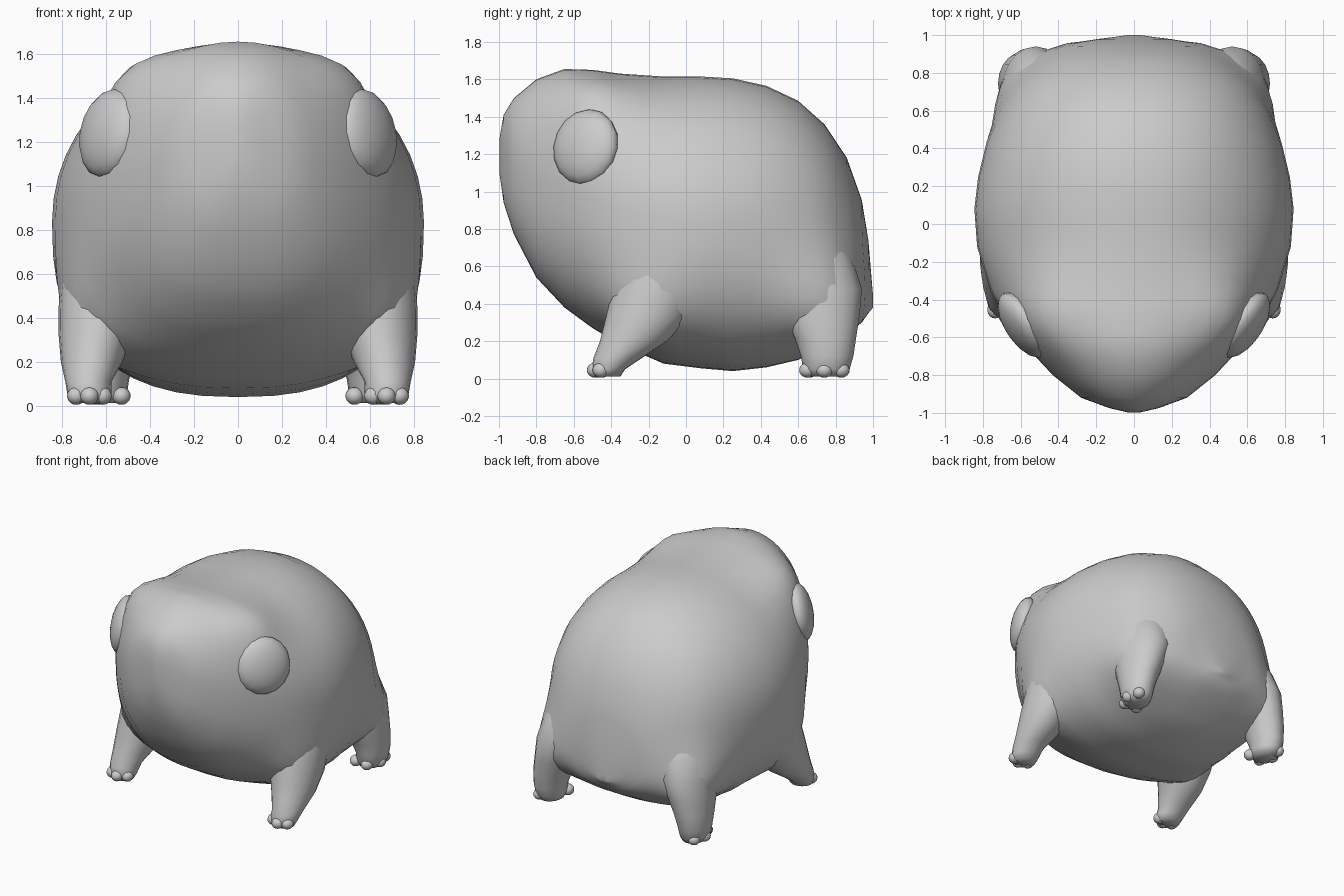
import bpy, bmesh, math
from mathutils import Vector, Matrix

if "Cube" in bpy.data.objects:
    bpy.data.objects.remove(bpy.data.objects["Cube"])

grey = bpy.data.materials.new("plain_grey")
grey.diffuse_color = (0.6, 0.6, 0.6, 1)
grey.use_nodes = True
grey.node_tree.nodes["Principled BSDF"].inputs["Base Color"].default_value = grey.diffuse_color


def finish(bm, name):
    bmesh.ops.recalc_face_normals(bm, faces=bm.faces)
    me = bpy.data.meshes.new(name)
    bm.to_mesh(me)
    bm.free()
    me.materials.append(grey)
    for p in me.polygons:
        p.use_smooth = True
    ob = bpy.data.objects.new(name, me)
    bpy.context.collection.objects.link(ob)
    return ob


def loft(bm, rings):
    """Skin closed rings of points and cap both ends."""
    rings = [[bm.verts.new(p) for p in r] for r in rings]
    n = len(rings[0])
    for r, q in zip(rings, rings[1:]):
        for i in range(n):
            j = (i + 1) % n
            bm.faces.new((r[i], r[j], q[j], q[i]))
    bm.faces.new(rings[0])
    bm.faces.new(rings[-1])


def level_rings(rows, side=1, n=20):
    """Horizontal ellipses from (z, x, y, x radius, y radius)."""
    angles = [2 * math.pi * i / n for i in range(n)]
    return [[(side * (x + rx * math.cos(a)), y + ry * math.sin(a), z) for a in angles]
            for z, x, y, rx, ry in rows]


def ball(bm, pos, radii, rot=Matrix()):
    m = Matrix.Translation(pos) @ rot @ Matrix.Diagonal((*radii, 1))
    bmesh.ops.create_uvsphere(bm, u_segments=16, v_segments=10, radius=1, matrix=m)


# round trunk: cross-sections as (y, half width, bottom, top)
sections = [
    (-0.998, 0.03, 1.10, 1.28), (-0.975, 0.13, 0.94, 1.41), (-0.92, 0.28, 0.77, 1.50),
    (-0.80, 0.43, 0.54, 1.60), (-0.65, 0.57, 0.38, 1.655), (-0.50, 0.68, 0.27, 1.65),
    (-0.35, 0.76, 0.18, 1.63), (-0.12, 0.83, 0.08, 1.615), (0.08, 0.845, 0.055, 1.615),
    (0.25, 0.825, 0.04, 1.605), (0.43, 0.78, 0.06, 1.565), (0.60, 0.71, 0.10, 1.485),
    (0.74, 0.62, 0.17, 1.36), (0.86, 0.48, 0.24, 1.18), (0.94, 0.34, 0.30, 0.955),
    (0.975, 0.19, 0.35, 0.74), (1.0, 0.03, 0.38, 0.44)]

# soft swellings on the trunk: (centre, push, reach), mirrored
bulges = [((0.46, -0.48, 1.50), (0.05, -0.01, 0.045), 0.22),    # brow
          ((0.70, -0.25, 0.36), (0.06, -0.03, -0.06), 0.24),    # shoulder
          ((0.56, 0.74, 0.42), (0.10, 0.08, -0.07), 0.26)]      # hip


def swell(p):
    p = Vector(p)
    q = p.copy()
    for c, push, reach in bulges:
        d = (Vector((abs(p.x), p.y, p.z)) - Vector(c)).length
        v = Vector(push) * math.exp(-(d / reach) ** 2)
        q += Vector((math.copysign(v.x, p.x) if abs(p.x) > 0.01 else 0, v.y, v.z))
    return q


N = 48
rings = []
for k in range(len(sections) * 2 - 1):
    a, b = sections[k // 2], sections[(k + 1) // 2]
    y, w, lo, hi = [(s + t) / 2 for s, t in zip(a, b)]
    ring = []
    for i in range(N):
        c, s = math.cos(2 * math.pi * i / N), math.sin(2 * math.pi * i / N)
        e = 2 / (2.05 if s > 0 else 2.5)
        ring.append(swell((w * math.copysign(abs(c) ** e, c), y,
                           (lo + hi) / 2 + (hi - lo) / 2 * math.copysign(abs(s) ** e, s))))
    rings.append(ring)
bm = bmesh.new()
loft(bm, rings)
finish(bm, "body")

# legs: level sections flaring into the trunk, then toes as (x, y)
front = [(0.012, 0.675, -0.42, 0.08, 0.07), (0.05, 0.675, -0.415, 0.10, 0.09),
         (0.11, 0.68, -0.365, 0.105, 0.13), (0.20, 0.665, -0.28, 0.14, 0.18),
         (0.32, 0.645, -0.21, 0.17, 0.22), (0.45, 0.62, -0.16, 0.195, 0.24),
         (0.60, 0.59, -0.12, 0.215, 0.24), (0.80, 0.54, -0.09, 0.22, 0.20)]
hind = [(0.012, 0.60, 0.75, 0.08, 0.10), (0.05, 0.605, 0.75, 0.10, 0.125),
        (0.12, 0.605, 0.755, 0.11, 0.14), (0.22, 0.59, 0.745, 0.13, 0.165),
        (0.35, 0.555, 0.72, 0.155, 0.21), (0.48, 0.52, 0.705, 0.18, 0.235),
        (0.64, 0.48, 0.65, 0.19, 0.24), (0.85, 0.42, 0.55, 0.19, 0.23)]
front_toes = [(0.615, -0.45), (0.675, -0.485), (0.735, -0.455)]
hind_toes = [(0.53, 0.66), (0.63, 0.65), (0.675, 0.74), (0.65, 0.83)]

for side, word in ((-1, "left"), (1, "right")):
    for kind, rows, toes in (("front", front, front_toes), ("hind", hind, hind_toes)):
        bm = bmesh.new()
        loft(bm, level_rings(rows, side))
        for x, y in toes:
            ball(bm, (side * x, y, 0.045), (0.042, 0.045, 0.04))
        finish(bm, f"{word}_{kind}_leg")

    # flattened oval eye facing outward
    bm = bmesh.new()
    out = Vector((side * 0.83, -0.56, 0.2)).normalized()
    rot = out.to_track_quat('Z', 'Y').to_matrix().to_4x4()
    ball(bm, (side * 0.585, -0.535, 1.237), (0.2, 0.207, 0.09), rot)
    finish(bm, f"{word}_eye")
